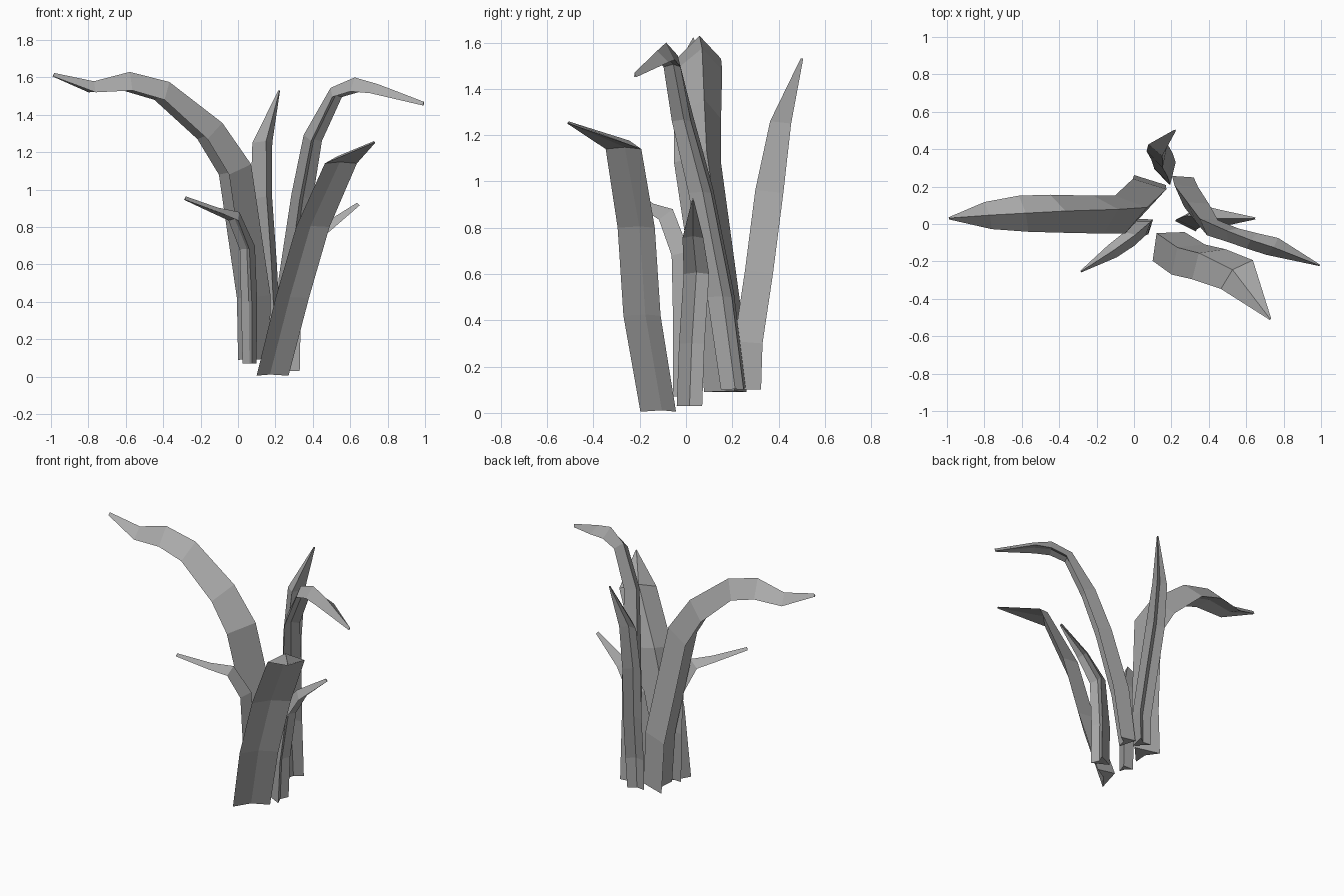
import bpy
import bmesh
from math import radians, cos, sin
from mathutils import Vector

default = bpy.data.objects.get("Cube")
if default:
    bpy.data.objects.remove(default, do_unlink=True)

grey = bpy.data.materials.new("leaf_grey")
grey.use_nodes = True
COLOUR = (0.4, 0.4, 0.4, 1)
grey.diffuse_color = COLOUR
grey.node_tree.nodes["Principled BSDF"].inputs["Base Color"].default_value = COLOUR

CREASE = 0.22  # height of the inner crease as a share of the ridge height


def make_leaf(name, heading, stations):
    """Sweep a folded section (edge, ridge, edge, inner crease) along a bent path.

    heading: direction the leaf leans, in degrees
    stations: x, y, z midway between the edges, half width, ridge height
    """
    lean = Vector((cos(radians(heading)), sin(radians(heading)), 0))
    side = Vector((0, 0, 1)).cross(lean)
    points = [Vector(s[:3]) for s in stations]
    last = len(points) - 1
    bm = bmesh.new()
    rings = []
    for i, (point, station) in enumerate(zip(points, stations)):
        half_width, height = station[3:]
        # Average the directions of both neighbouring segments
        tangent = Vector()
        if i > 0:
            tangent += (point - points[i - 1]).normalized()
        if i < last:
            tangent += (points[i + 1] - point).normalized()
        up = tangent.cross(side).normalized()
        corners = (side * half_width, up * height,
                   -side * half_width, up * height * CREASE)
        rings.append([bm.verts.new(point + c) for c in corners])
    for low, high in zip(rings, rings[1:]):
        for k in range(4):
            n = (k + 1) % 4
            bm.faces.new((low[k], low[n], high[n], high[k]))
    # Each end is closed by two triangles meeting along the fold
    for a, ridge, b, crease in (rings[0], rings[-1]):
        bm.faces.new((a, ridge, crease))
        bm.faces.new((ridge, b, crease))
    bmesh.ops.recalc_face_normals(bm, faces=bm.faces)
    mesh = bpy.data.meshes.new(name)
    bm.to_mesh(mesh)
    bm.free()
    mesh.materials.append(grey)
    leaf = bpy.data.objects.new(name, mesh)
    bpy.context.collection.objects.link(leaf)


# Broad leaf arching far to the right side
make_leaf("broad_arching_leaf", 195, [
    (.025, .17, .09, .095, .15), (.02, .145, .42, .1, .16),
    (-.075, .05, 1.08, .105, .16), (-.19, .05, 1.27, .105, .14),
    (-.42, .055, 1.48, .105, .11), (-.59, .055, 1.53, .1, .1),
    (-.78, .045, 1.52, .075, .06), (-.99, .03, 1.605, .006, .02)])

# Tall slim leaf hooking over to the left side
make_leaf("tall_hooked_leaf", -35, [
    (.285, .2, .1, .06, .1), (.305, .145, .5, .065, .11),
    (.365, .06, .95, .06, .1), (.42, -.02, 1.26, .05, .09),
    (.53, -.06, 1.495, .045, .065), (.63, -.09, 1.525, .05, .075),
    (.74, -.12, 1.515, .055, .05), (.99, -.22, 1.45, .005, .02)])

# Upright leaf at the back
make_leaf("back_upright_leaf", 105, [
    (.16, .31, .1, .055, .1), (.165, .315, .3, .06, .11),
    (.15, .36, .6, .06, .11), (.125, .405, .95, .06, .11),
    (.13, .44, 1.25, .055, .08), (.22, .505, 1.53, .005, .01)])

# Broad leaf at the front
make_leaf("front_broad_leaf", -48, [
    (.185, -.12, .005, .115, .1), (.29, -.19, .42, .12, .09),
    (.4, -.215, .8, .12, .085), (.55, -.27, 1.14, .115, .05),
    (.73, -.51, 1.25, .005, .01)])

# Small leaf bent toward the right side
make_leaf("small_right_leaf", 215, [
    (.05, -.02, .07, .045, .06), (.045, -.015, .4, .05, .07),
    (.035, -.025, .68, .045, .07), (-.025, -.08, .835, .045, .06),
    (-.115, -.145, .875, .04, .03), (-.285, -.255, .945, .005, .02)])

# Small leaf bent toward the left side
make_leaf("small_left_leaf", 0, [
    (.33, .015, .03, .055, .11), (.335, .025, .3, .055, .11),
    (.365, .045, .6, .055, .09), (.465, .03, .755, .045, .06),
    (.65, .03, .915, .005, .02)])
